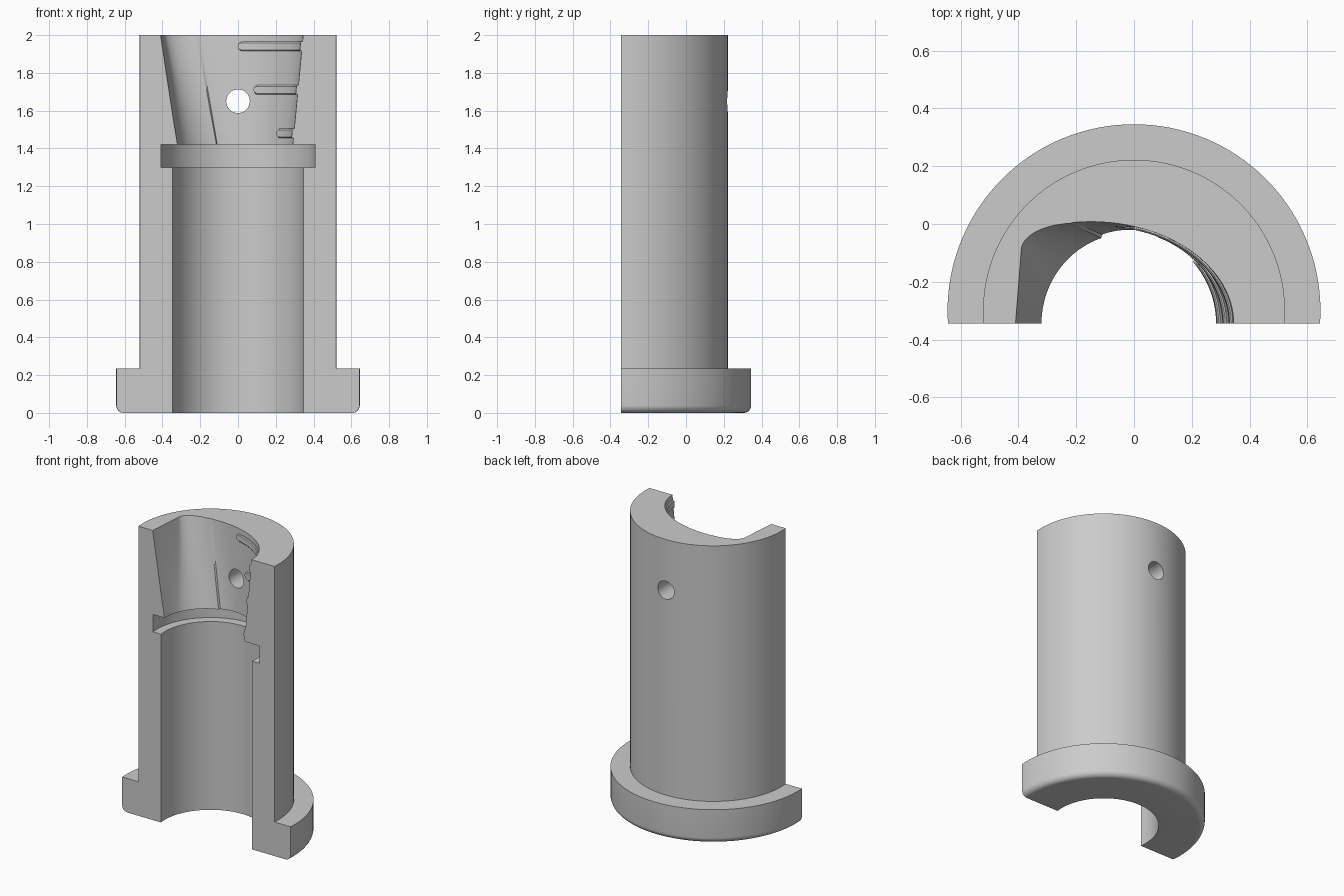
import bpy, bmesh
from math import sin, cos, pi, radians, sqrt
from mathutils import Vector

if "Cube" in bpy.data.objects:
    bpy.data.objects.remove(bpy.data.objects["Cube"])

AXIS_Y = -0.30      # axis of the turned body
CUT_Y = -0.345      # flat section plane
TOP, SEAT = 2.0, 1.42

grey = bpy.data.materials.new("plain_grey")
grey.use_nodes = True
grey.diffuse_color = (0.6, 0.6, 0.6, 1)
grey.node_tree.nodes["Principled BSDF"].inputs["Base Color"].default_value = (0.6, 0.6, 0.6, 1)


def make(name, bm):
    bmesh.ops.recalc_face_normals(bm, faces=bm.faces)
    mesh = bpy.data.meshes.new(name)
    bm.to_mesh(mesh)
    bm.free()
    mesh.materials.append(grey)
    obj = bpy.data.objects.new(name, mesh)
    bpy.context.collection.objects.link(obj)
    return obj


def loft(name, rings):
    """Closed solid through rings of equal point count."""
    bm = bmesh.new()
    loops = [[bm.verts.new(p) for p in ring] for ring in rings]
    for a, b in zip(loops, loops[1:]):
        for i in range(len(a)):
            j = (i + 1) % len(a)
            bm.faces.new((a[i], a[j], b[j], b[i]))
    bm.faces.new(loops[0])
    bm.faces.new(loops[-1])
    return make(name, bm)


def turned(name, profile, n=128):
    """Solid of revolution about the body axis from (radius, height) pairs."""
    return loft(name, [[(r * cos(2 * pi * i / n), AXIS_Y + r * sin(2 * pi * i / n), z)
                        for i in range(n)] for r, z in profile])


def ellipse(cx, cy, a, b, deg):
    return Vector((cx + a * cos(radians(deg)), cy + b * sin(radians(deg))))


def height_mix(z):
    return (z - SEAT) / (TOP - SEAT)


def right_wall(f, z):
    """Point on the wide curved wall, f runs from the cut to the seam."""
    low = ellipse(-0.015, CUT_Y, 0.305, 0.325, 108 * f)
    high = ellipse(-0.15, CUT_Y, 0.495, 0.353, 97 * f)
    return low.lerp(high, height_mix(z))


def left_wall(f, z):
    """Point on the flared wall, f runs from the seam to the flat panel."""
    low = ellipse(-0.015, CUT_Y, 0.305, 0.313, 109 + 46 * f)
    high = ellipse(-0.2, -0.09, 0.19, 0.093, 96 + 84 * f)
    return low.lerp(high, height_mix(z))


def mouth_section(z):
    pts = [right_wall(i / 48, z) for i in range(49)]
    pts += [left_wall(i / 24, z) for i in range(25)]
    corner = pts[-1].copy()
    edge = Vector((-0.345 - 0.065 * (z - 1.57) / 0.43, CUT_Y))
    for i in range(1, 9):
        if z < 1.5:      # round below the panel
            pts.append(ellipse(-0.015, CUT_Y, 0.305, 0.313, 155 + 25 * i / 8))
        else:            # flat panel
            pts.append(corner.lerp(edge, i / 8))
    pts += [Vector((pts[-1].x, -0.6)), Vector((pts[0].x, -0.6))]
    return pts


# Turned body with a rounded lower flange
fillet = [(0.605 + 0.04 * sin(a * pi / 16), 0.04 - 0.04 * cos(a * pi / 16)) for a in range(9)]
sleeve = turned("half_sleeve", fillet + [(0.645, 0.235), (0.522, 0.235), (0.522, TOP)])

# Bore, groove, shaped mouth, cross hole and section cut
cutters = [
    turned("bore_cutter", [(0.35, -0.1), (0.35, 1.36)]),
    turned("groove_cutter", [(0.41, 1.30), (0.41, SEAT)]),
]
levels = [(SEAT - 0.03, SEAT), (SEAT, SEAT)] + [(z, z) for z in (1.57, 1.72, 1.86, 2.02)]
cutters.append(loft("mouth_cutter", [[(p.x, p.y, z) for p in mouth_section(s)]
                                     for z, s in levels]))
cutters.append(loft("hole_cutter", [[(0.0625 * cos(2 * pi * i / 48), y, 1.65 + 0.0625 * sin(2 * pi * i / 48))
                                     for i in range(48)] for y in (-0.2, 0.5)]))
cutters.append(loft("section_cutter", [[(-1, -2, z), (1, -2, z), (1, CUT_Y, z), (-1, CUT_Y, z)]
                                       for z in (-1, 3)]))
for cutter in cutters:
    cutter.hide_render = True
    bpy.context.view_layer.objects.active = sleeve
    mod = sleeve.modifiers.new("cut", "BOOLEAN")
    mod.operation, mod.solver, mod.object = "DIFFERENCE", "EXACT", cutter
    bpy.ops.object.modifier_apply(modifier=mod.name)
for cutter in cutters:
    bpy.data.objects.remove(cutter)


# Raised ribs along the curved wall, each with one rounded end
def rib(name, z, end_x, half=0.025, rise=0.010):
    last = 1.0
    while right_wall(last, z).x < end_x:
        last -= 0.002
    rings = []
    steps = [i / 28 * 0.9 for i in range(28)] + [0.9 + 0.1 * sin(pi / 2 * i / 8) for i in range(9)]
    tip = right_wall(last, z)
    for s in steps:
        f = last * s
        away = (right_wall(f, z) - tip).length
        h = half if away > half else max(0.002, sqrt(half ** 2 - (half - away) ** 2))
        tangent = right_wall(f + 0.01, z) - right_wall(f - 0.01, z)
        inward = Vector((-tangent.y, tangent.x)).normalized()
        if s == 0:
            inward = Vector((-1, 0))
        ring = []
        for side, depth in ((-1, -0.01), (-1, rise * 0.5), (-0.75, rise),
                            (0.75, rise), (1, rise * 0.5), (1, -0.01)):
            zz = z + side * h
            p = right_wall(f, zz) + inward * depth
            ring.append((p.x, max(p.y, CUT_Y), zz))
        rings.append(ring)
    return loft(name, rings)


parts = [sleeve, rib("upper_rib", 1.94, 0.0), rib("middle_rib", 1.71, 0.085), rib("lower_rib", 1.48, 0.21)]

bpy.ops.object.select_all(action="DESELECT")
for part in parts:
    part.select_set(True)
bpy.context.view_layer.objects.active = sleeve
bpy.ops.object.shade_smooth_by_angle(angle=radians(30))
